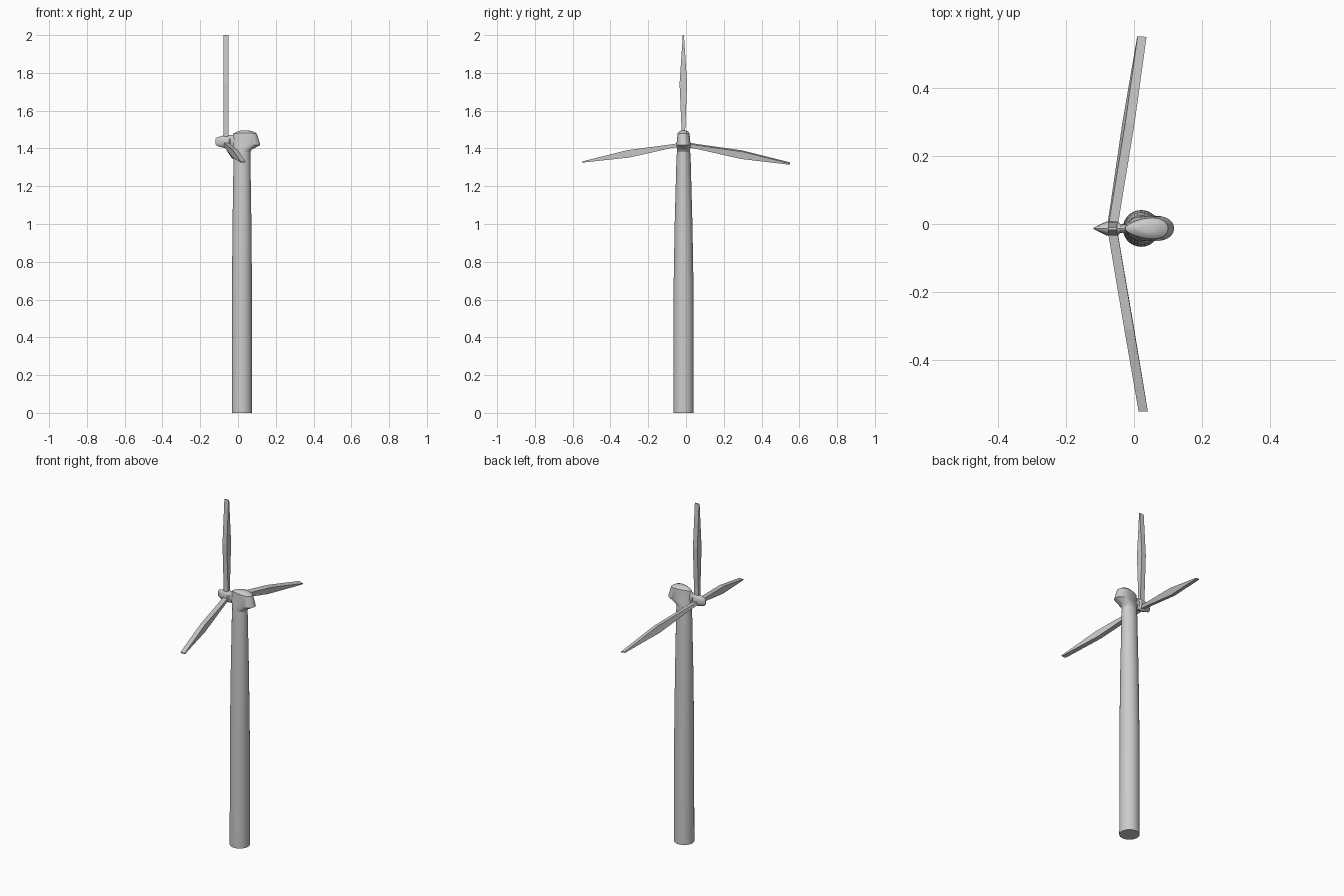
import bpy, bmesh
from math import sin, cos, pi, radians
from mathutils import Vector

if "Cube" in bpy.data.objects:
    bpy.data.objects.remove(bpy.data.objects["Cube"])

CX, CY = 0.021, -0.013   # tower axis


def loft(name, rings, smooth=True):
    """Skin a list of equal-length point rings and cap both ends."""
    bm = bmesh.new()
    vr = [[bm.verts.new(p) for p in r] for r in rings]
    n = len(vr[0])
    for a, b in zip(vr, vr[1:]):
        for i in range(n):
            j = (i + 1) % n
            bm.faces.new((a[i], a[j], b[j], b[i]))
    bm.faces.new(vr[0])
    bm.faces.new(vr[-1])
    bmesh.ops.recalc_face_normals(bm, faces=bm.faces)
    me = bpy.data.meshes.new(name)
    bm.to_mesh(me)
    bm.free()
    ob = bpy.data.objects.new(name, me)
    bpy.context.collection.objects.link(ob)
    if smooth:
        bpy.context.view_layer.objects.active = ob
        ob.select_set(True)
        bpy.ops.object.shade_smooth_by_angle(angle=radians(32))
        ob.select_set(False)
    return ob


def plan_ring(z, x0, x1, hy, taper=0.0, tilt=0.0, n=28):
    """Horizontal oval, pinched towards the rotor by taper; tilt lowers the ends."""
    cx, hx = (x0 + x1) / 2, (x1 - x0) / 2
    return [(cx + hx * cos(t), CY + hy * sin(t) * (1 + taper * cos(t)),
             z - tilt * cos(t) ** 2) for t in (2 * pi * i / n for i in range(n))]


def round_ring(z, rx, ry):
    return plan_ring(z, CX - rx, CX + rx, ry)


# tower: straight below, tapering to an oval top
loft("tower", [round_ring(*r) for r in (
    (0, .054, .054), (.65, .053, .053), (1.0, .050, .047),
    (1.33, .045, .038), (1.385, .044, .035))])

# nacelle: flares from the tower top into a teardrop with a domed roof
loft("nacelle", [
    round_ring(1.38, .044, .035),
    plan_ring(1.393, -.025, .072, .035, .1),
    plan_ring(1.418, -.032, .118, .036, .3),
    plan_ring(1.482, -.026, .100, .030, .3, .004),
    plan_ring(1.492, -.005, .082, .021, .3, .003),
    plan_ring(1.495, .015, .060, .010, .2)])

# hub: wedge nose, rotor collar and narrow neck running into the nacelle
hub = [(-.119, .002, .014), (-.111, .006, .023), (-.080, .021, .032),
       (-.048, .021, .034), (-.040, .013, .034), (-.020, .012, .036), (.01, .018, .036)]
loft("hub", [[(x, CY + hy * cos(t), 1.436 + hz * sin(t))
              for t in (2 * pi * i / 16 for i in range(16))] for x, hy, hz in hub])


def blade(name, root, tip, roll=0.0):
    """Flat-sided blade: widest near the middle, thin at the tip."""
    root, tip = Vector(root), Vector(tip)
    axis = tip - root
    # edge directions: u lies in the tip cut, v is the chord
    u = Vector((1, 0, 0))
    v = axis.cross(u).normalized()
    u, v = u * cos(roll) + v * sin(roll), v * cos(roll) - u * sin(roll)
    rings = []
    for f, hu, hv in ((0, .014, .009), (.12, .014, .010), (.54, .014, .020), (1, .0135, .003)):
        c = root + axis * f
        rings.append([c + u * (a * hu) + v * (b * hv)
                      for a, b in ((1, 1), (-1, 1), (-1, -1), (1, -1))])
    loft(name, rings, False)


# three rotor blades
blade("blade_top", (-.063, -.014, 1.44), (-.063, -.014, 2.0))
blade("blade_left", (-.063, -.02, 1.422), (.027, -.55, 1.328))
blade("blade_right", (-.063, -.005, 1.422), (.023, .55, 1.32), 0.25)
